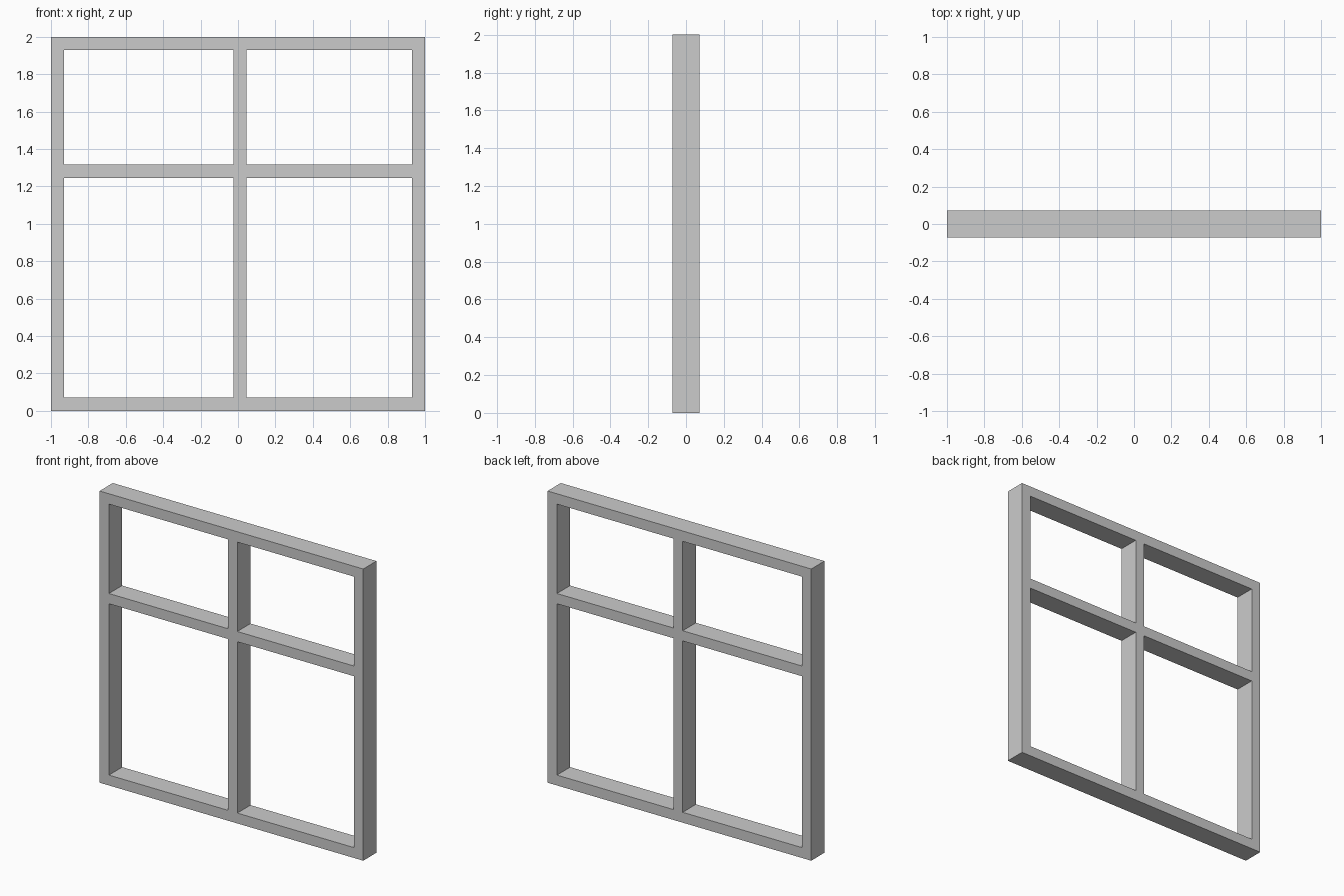
import bpy, bmesh
from mathutils import Vector

if "Cube" in bpy.data.objects:
    bpy.data.objects.remove(bpy.data.objects["Cube"])

HALF_DEPTH = 0.0715
# Bar edges across the width and up the height: even-numbered spans are solid bars
XS = [-1.0, -0.929, -0.025, 0.045, 0.929, 1.0]
ZS = [0.0, 0.071, 1.246, 1.316, 1.929, 2.0]

bm = bmesh.new()

# Front face: grid of cells, leaving the four panes open
grid = [[bm.verts.new((x, -HALF_DEPTH, z)) for z in ZS] for x in XS]
for i in range(len(XS) - 1):
    for j in range(len(ZS) - 1):
        if i % 2 and j % 2:
            continue
        bm.faces.new((grid[i][j], grid[i + 1][j], grid[i + 1][j + 1], grid[i][j + 1]))

# Give the frame its depth, keeping the front face
front = bm.faces[:]
result = bmesh.ops.extrude_face_region(bm, geom=front, use_keep_orig=True)
moved = [g for g in result["geom"] if isinstance(g, bmesh.types.BMVert)]
bmesh.ops.translate(bm, verts=moved, vec=Vector((0, 2 * HALF_DEPTH, 0)))
bmesh.ops.recalc_face_normals(bm, faces=bm.faces[:])

# Window frame object
mesh = bpy.data.meshes.new("window_frame")
bm.to_mesh(mesh)
bm.free()
frame = bpy.data.objects.new("window_frame", mesh)
bpy.context.collection.objects.link(frame)
